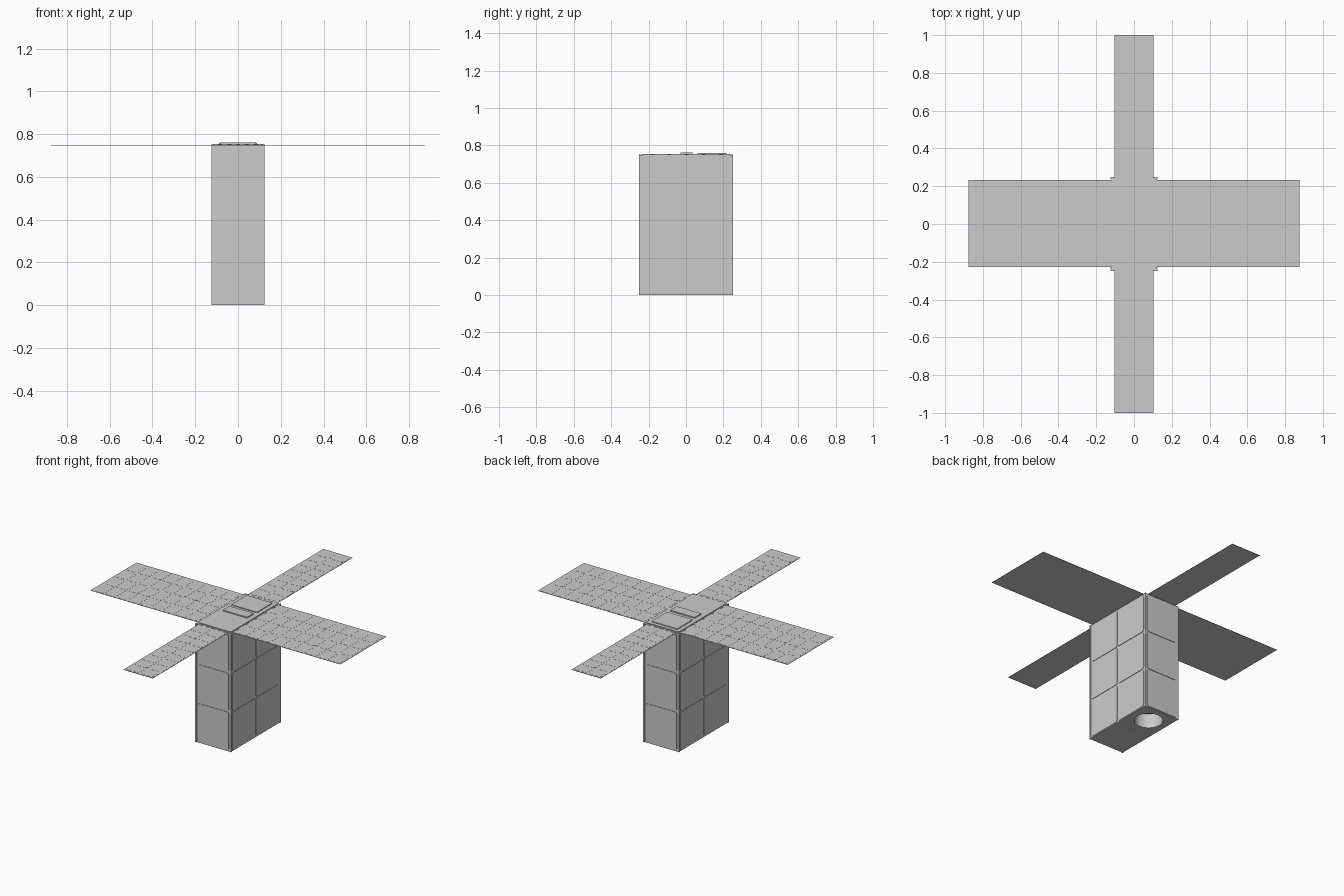
import bpy, bmesh, math
from mathutils import Vector

if "Cube" in bpy.data.objects:
    bpy.data.objects.remove(bpy.data.objects["Cube"])

X, Y, Z = Vector((1, 0, 0)), Vector((0, 1, 0)), Vector((0, 0, 1))


def finish(name, bm):
    bmesh.ops.recalc_face_normals(bm, faces=bm.faces)
    me = bpy.data.meshes.new(name)
    bm.to_mesh(me)
    bm.free()
    ob = bpy.data.objects.new(name, me)
    bpy.context.collection.objects.link(ob)
    return ob


def plate(bm, centre, u, v, w, h, depth, r=0.0, seg=4):
    """Rounded (seg>1) or clipped (seg=1) rectangle on axes u, v, extruded along u x v."""
    n = u.cross(v)
    pts = []
    for k, (sx, sy) in enumerate(((1, 1), (-1, 1), (-1, -1), (1, -1))):
        for i in range(seg + 1 if r else 1):
            a = math.pi / 2 * (k + i / seg)
            pts.append((sx * (w / 2 - r) + r * math.cos(a), sy * (h / 2 - r) + r * math.sin(a)))
    lo = [bm.verts.new(centre + u * a + v * b) for a, b in pts]
    hi = [bm.verts.new(p.co + n * depth) for p in lo]
    bm.faces.new(lo[::-1])
    bm.faces.new(hi)
    for i in range(len(lo)):
        j = (i + 1) % len(lo)
        bm.faces.new((lo[i], lo[j], hi[j], hi[i]))


def single(name, *args, **kw):
    bm = bmesh.new()
    plate(bm, *args, **kw)
    return finish(name, bm)


# Main body with a telescope aperture and a small sensor hole cut from below
core = single("body_core", Vector((0, 0, 0)), X, Y, 0.244, 0.494, 0.75)
for name, y, r, depth in (("aperture_cutter", 0.13, 0.082, 0.09), ("sensor_cutter", 0.0, 0.006, 0.02)):
    bpy.ops.mesh.primitive_cylinder_add(vertices=48, radius=r, depth=depth * 2, location=(0, y, 0))
    cutter = bpy.context.object
    cutter.name = name
    cutter.hide_render = True
    bpy.context.view_layer.objects.active = core
    mod = core.modifiers.new(name, 'BOOLEAN')
    mod.operation, mod.object, mod.solver = 'DIFFERENCE', cutter, 'EXACT'
    bpy.ops.object.modifier_apply(modifier=name)
    bpy.data.objects.remove(cutter)
bpy.ops.object.select_all(action='DESELECT')
core.select_set(True)
bpy.ops.object.shade_smooth_by_angle(angle=math.radians(30))

# Corner rails running the full height
bm = bmesh.new()
for sx in (-1, 1):
    for sy in (-1, 1):
        plate(bm, Vector((sx * 0.1195, sy * 0.2445, 0)), X, Y, 0.011, 0.011, 0.75)
finish("corner_rails", bm)

# Rounded skin tiles: one column on the narrow sides, two on the wide sides
bm = bmesh.new()
for s in (-1, 1):
    for z in (0.1275, 0.375, 0.6225):
        plate(bm, Vector((0, s * 0.247, z)), X * -s, Z, 0.218, 0.242, 0.003, r=0.014)
        for y in (-0.1175, 0.1175):
            plate(bm, Vector((s * 0.122, y, z)), Y * s, Z, 0.230, 0.242, 0.003, r=0.014)
finish("side_tiles", bm)

# Bottom hatch
single("bottom_hatch", Vector((0, -0.14, 0.002)), Y, X, 0.13, 0.09, 0.002, r=0.004)

# Top deck, centre module and rear antenna patch
single("top_deck", Vector((0, 0, 0.75)), X, Y, 0.232, 0.476, 0.005, r=0.012)
single("centre_module", Vector((0, 0.002, 0.755)), X, Y, 0.17, 0.065, 0.007)
single("rear_patch", Vector((0, 0.138, 0.755)), X, Y, 0.18, 0.155, 0.005, r=0.006)


def solar_wing(name, d, t, start, end, width, offset, rows, cols):
    """Thin wing leaving the body along d, with clipped-corner cells on top."""
    length = end - start
    mid = d * (start + end) / 2 + Y * offset
    single(name + "_panel", mid + Z * 0.748, d, t, length, width, 0.0015)
    bm = bmesh.new()
    cl, cw = (length - 0.02) / rows, (width - 0.01) / cols
    for i in range(rows):
        for j in range(cols):
            c = mid + d * ((i + 0.5 - rows / 2) * cl) + t * ((j + 0.5 - cols / 2) * cw)
            plate(bm, c + Z * 0.7495, d, t, cl - 0.003, cw - 0.003, 0.0006, r=0.01, seg=1)
    finish(name + "_cells", bm)
    # Hinge knuckles along the root edge
    bm = bmesh.new()
    for k in (-0.4, -0.2, 0.0, 0.2, 0.4):
        plate(bm, d * start + Y * offset + t * (k * width) + Z * 0.747, d, t, 0.008, 0.02, 0.005)
    finish(name + "_hinges", bm)


solar_wing("right_wing", X, Y, 0.122, 0.875, 0.46, 0.003, 9, 4)
solar_wing("left_wing", -X, -Y, 0.122, 0.875, 0.46, 0.003, 9, 4)
solar_wing("back_wing", Y, -X, 0.247, 1.0, 0.206, 0, 9, 2)
solar_wing("front_wing", -Y, X, 0.247, 1.0, 0.206, 0, 9, 2)
